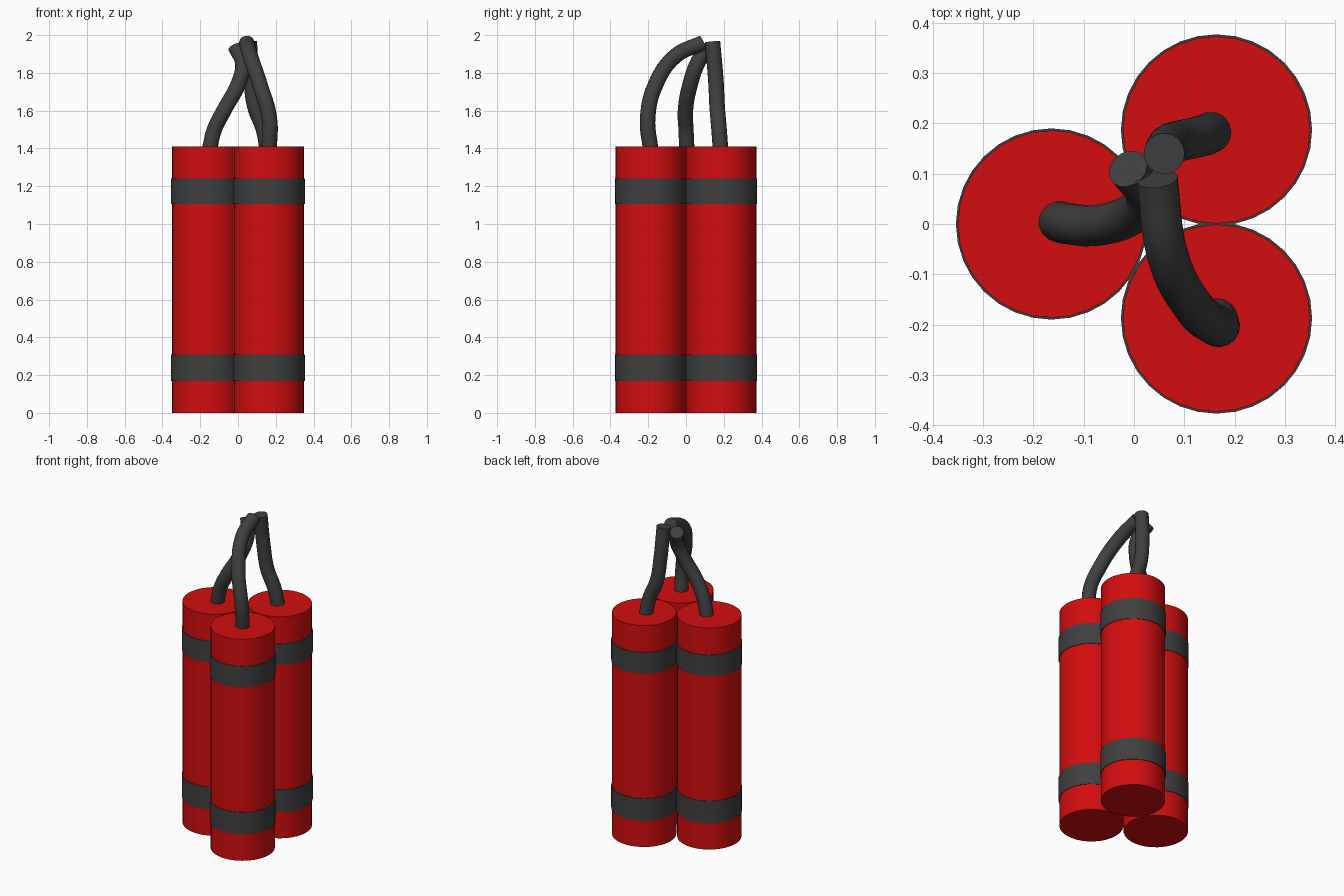
import bpy

if "Cube" in bpy.data.objects:
    bpy.data.objects.remove(bpy.data.objects["Cube"])


def material(name, rgb):
    m = bpy.data.materials.new(name)
    m.diffuse_color = (*rgb, 1)
    m.use_nodes = True
    m.node_tree.nodes["Principled BSDF"].inputs["Base Color"].default_value = m.diffuse_color
    return m


RED = material("red", (0.65, 0.004, 0.004))
GREY = material("dark grey", (0.05, 0.05, 0.05))


def finish(obj, name, mat):
    obj.name = name
    obj.data.materials.clear()
    obj.data.materials.append(mat)
    bpy.ops.object.select_all(action='DESELECT')
    obj.select_set(True)
    bpy.context.view_layer.objects.active = obj
    bpy.ops.object.shade_smooth_by_angle()


def tube(name, x, y, z0, z1, radius, mat):
    bpy.ops.mesh.primitive_cylinder_add(vertices=32, radius=radius, depth=z1 - z0,
                                        location=(x, y, (z0 + z1) / 2))
    finish(bpy.context.object, name, mat)


def fuse(name, points):
    cu = bpy.data.curves.new(name, 'CURVE')
    cu.dimensions = '3D'
    cu.bevel_depth = 0.041
    cu.bevel_resolution = 6
    cu.resolution_u = 8
    cu.use_fill_caps = True
    sp = cu.splines.new('BEZIER')
    sp.bezier_points.add(len(points) - 1)
    for bp, p in zip(sp.bezier_points, points):
        bp.co = p
        bp.handle_left_type = bp.handle_right_type = 'AUTO'
    obj = bpy.data.objects.new(name, cu)
    bpy.context.collection.objects.link(obj)
    bpy.ops.object.select_all(action='DESELECT')
    obj.select_set(True)
    bpy.context.view_layer.objects.active = obj
    bpy.ops.object.convert(target='MESH')
    finish(bpy.context.object, name, GREY)


# Three sticks, each with two bands
sticks = {"left": (-0.164, 0), "back": (0.164, 0.187), "front": (0.164, -0.187)}
for side, (x, y) in sticks.items():
    tube(side + "_stick", x, y, 0, 1.41, 0.186, RED)
    tube(side + "_lower_band", x, y, 0.168, 0.31, 0.19, GREY)
    tube(side + "_upper_band", x, y, 1.105, 1.24, 0.19, GREY)

# Bent fuses meeting above the bundle
fuse("left_fuse", [(-0.152, 0.005, 1.39), (-0.125, 0.0, 1.5), (-0.075, -0.003, 1.6),
                   (0.005, 0.025, 1.75), (0.025, 0.06, 1.85), (-0.012, 0.11, 1.935)])
fuse("back_fuse", [(0.155, 0.183, 1.39), (0.135, 0.175, 1.5), (0.09, 0.165, 1.62),
                   (0.07, 0.158, 1.76), (0.06, 0.14, 1.965)])
fuse("front_fuse", [(0.165, -0.187, 1.39), (0.166, -0.203, 1.56), (0.115, -0.16, 1.74),
                    (0.065, -0.055, 1.89), (0.046, 0.09, 1.96)])
